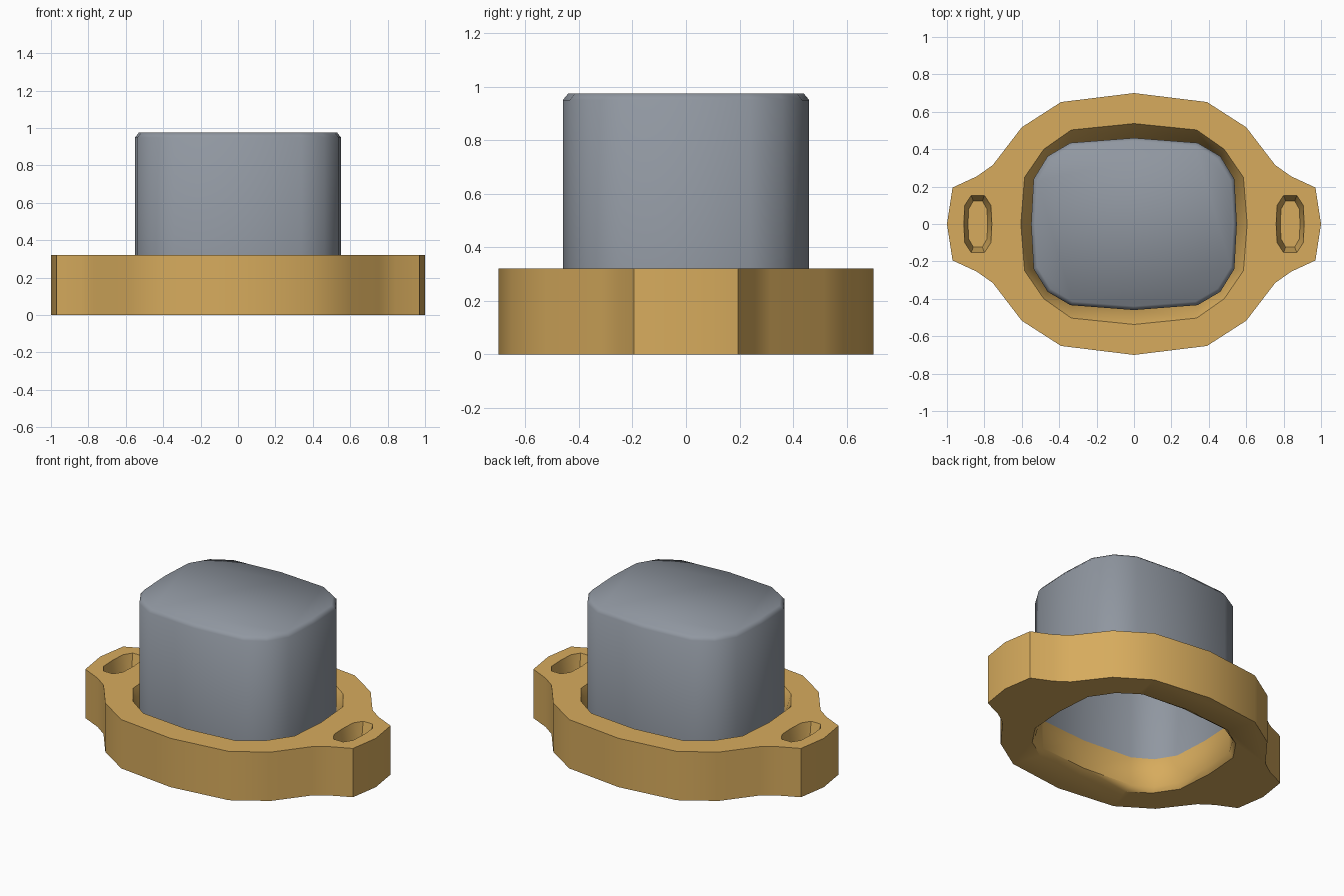
import bpy, bmesh, math

if "Cube" in bpy.data.objects:
    bpy.data.objects.remove(bpy.data.objects["Cube"])

def material(name, rgb):
    m = bpy.data.materials.new(name)
    m.diffuse_color = (*rgb, 1)
    m.use_nodes = True
    m.node_tree.nodes["Principled BSDF"].inputs["Base Color"].default_value = m.diffuse_color
    return m

AMBER = material("amber", (0.68, 0.41, 0.11))
GREY = material("slate grey", (0.28, 0.31, 0.355))

def full_loop(q):
    """Mirror a quadrant listed from (0, y) to (x, 0) into a closed loop."""
    right = q + [(x, -y) for x, y in q[-2::-1]]
    return right + [(-x, y) for x, y in right[-2:0:-1]]

def grow(loop, sx, sy):
    return [(x * sx, y * sy) for x, y in loop]

def loft(name, sections, mat, bottom=True):
    """Join equal loops given as (loop, z) from bottom to top."""
    bm = bmesh.new()
    rings = [[bm.verts.new((x, y, z)) for x, y in loop] for loop, z in sections]
    n = len(rings[0])
    for a, b in zip(rings, rings[1:]):
        for i in range(n):
            j = (i + 1) % n
            bm.faces.new((a[i], a[j], b[j], b[i]))
    bm.faces.new(rings[-1])
    if bottom:
        bm.faces.new(rings[0])
    bmesh.ops.recalc_face_normals(bm, faces=bm.faces)
    if max(bm.faces, key=lambda f: f.calc_center_median().z).normal.z < 0:
        bmesh.ops.reverse_faces(bm, faces=bm.faces)
    me = bpy.data.meshes.new(name)
    bm.to_mesh(me)
    bm.free()
    me.materials.append(mat)
    ob = bpy.data.objects.new(name, me)
    bpy.context.collection.objects.link(ob)
    return ob

def smooth(ob, degrees):
    bpy.ops.object.select_all(action='DESELECT')
    ob.select_set(True)
    bpy.context.view_layer.objects.active = ob
    bpy.ops.object.shade_smooth_by_angle(angle=math.radians(degrees))

def cut(ob, cutter):
    mod = ob.modifiers.new("cut", 'BOOLEAN')
    mod.operation = 'DIFFERENCE'
    mod.solver = 'EXACT'
    mod.object = cutter
    bpy.context.view_layer.objects.active = ob
    bpy.ops.object.modifier_apply(modifier=mod.name)
    bpy.data.objects.remove(cutter, do_unlink=True)

# outlines
flange = full_loop([(0, .70), (.39, .652), (.60, .517), (.755, .315), (.84, .255), (.97, .195), (1, 0)])
mouth = full_loop([(0, .537), (.335, .503), (.482, .40), (.585, .25), (.605, 0)])
block = full_loop([(0, .46), (.34, .434), (.462, .362), (.537, .24), (.55, 0)])
slot = full_loop([(0, .153), (.035, .153), (.07, .10), (.075, 0)])

# flange with side ears
base = loft("flange", [(flange, 0), (flange, .32)], AMBER)

# flared opening
cut(base, loft("opening_cutter", [(grow(mouth, .975, .975), -.01), (block, .03),
                                  (block, .22), (mouth, .32), (mouth, .36)], AMBER))

# tapered ear pockets
for side in (-1, 1):
    x0 = side * .835
    top = [(x + x0, y) for x, y in slot]
    low = [(x * .7 + x0, y * .8) for x, y in slot]
    cut(base, loft("pocket_cutter", [(low, .20), (top, .32), (top, .36)], AMBER))
smooth(base, 45)

# hollow cap block, open underneath
cap = loft("cap_block", [(block, .22), (block, .95), (grow(block, .965, .955), .975)], GREY, bottom=False)
smooth(cap, 60)
